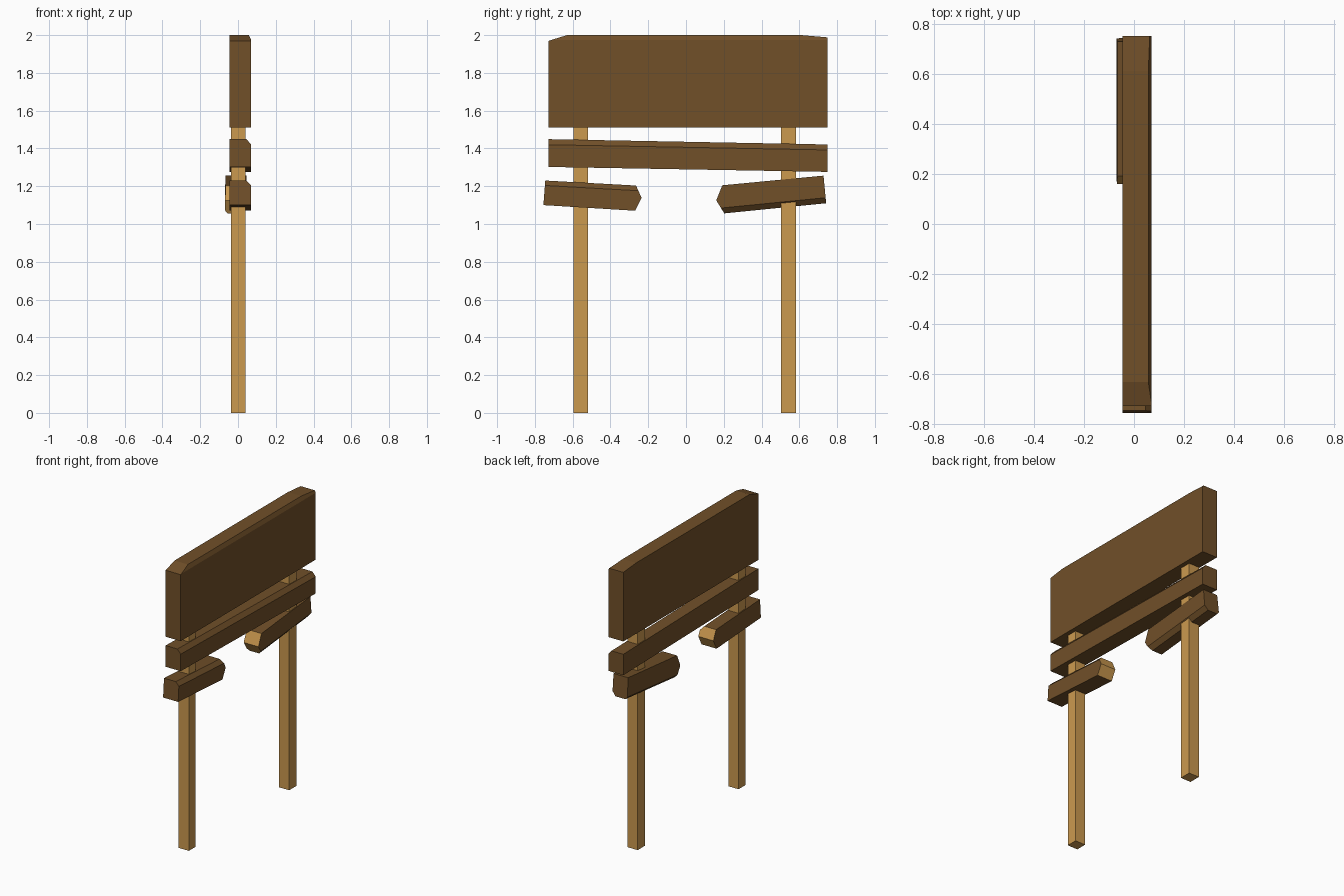
import bpy, bmesh
from mathutils import Vector

if "Cube" in bpy.data.objects:
    bpy.data.objects.remove(bpy.data.objects["Cube"])


def material(name, rgb):
    m = bpy.data.materials.new(name)
    m.diffuse_color = (*rgb, 1)
    m.use_nodes = True
    m.node_tree.nodes["Principled BSDF"].inputs["Base Color"].default_value = m.diffuse_color
    return m


DARK = material("dark_wood", (0.165, 0.08, 0.022))
LIGHT = material("light_wood", (0.6, 0.32, 0.078))


def plank(name, section, start, end, cuts=(), cut_mat=0, mats=(DARK, LIGHT)):
    """Loft a cross-section of (x, height fraction) between two ends.
    Each end is a ((y, z) bottom, (y, z) top) pair; each cut is a
    line in the y-z plane, slicing off what lies on its left side."""
    bm = bmesh.new()
    rings = []
    for low, high in (start, end):
        low, high = Vector(low), Vector(high)
        rings.append([bm.verts.new((x, *low.lerp(high, f))) for x, f in section])
    n = len(section)
    for i in range(n):
        j = (i + 1) % n
        bm.faces.new((rings[0][i], rings[0][j], rings[1][j], rings[1][i]))
    bm.faces.new(rings[0])
    bm.faces.new(rings[1])
    for a, b in cuts:
        d = Vector(b) - Vector(a)
        geom = bm.verts[:] + bm.edges[:] + bm.faces[:]
        out = bmesh.ops.bisect_plane(bm, geom=geom, plane_co=(0, *a),
                                     plane_no=(0, -d.y, d.x), clear_outer=True)
        edges = [e for e in out["geom_cut"] if isinstance(e, bmesh.types.BMEdge)]
        for f in bmesh.ops.contextual_create(bm, geom=edges)["faces"]:
            f.material_index = cut_mat
    bmesh.ops.recalc_face_normals(bm, faces=bm.faces[:])
    me = bpy.data.meshes.new(name)
    bm.to_mesh(me)
    bm.free()
    for m in mats:
        me.materials.append(m)
    ob = bpy.data.objects.new(name, me)
    bpy.context.collection.objects.link(ob)
    return ob


def chamfered(x, f):
    """Rectangular section with its upper +x edge cut off."""
    return [(-0.045, 0), (0.07, 0), (0.07, f), (x, 1), (-0.045, 1)]


# Posts
square = [(-0.038, 0), (0.04, 0), (0.04, 1), (-0.038, 1)]
for side, y0, y1 in (("left", -0.595, -0.52), ("right", 0.503, 0.583)):
    plank(side + "_post", square, ((y0, 0), (y0, 1.6)), ((y1, 0), (y1, 1.6)),
          mats=(LIGHT,))

# Large sign board with clipped upper corners
plank("sign_board", chamfered(0.057, 0.945),
      ((-0.727, 1.51), (-0.727, 2.0)), ((0.75, 1.51), (0.75, 2.0)),
      cuts=[((-0.727, 1.97), (-0.63, 2.0)), ((0.61, 2.0), (0.75, 1.988))])

# Sloping middle plank
plank("middle_plank", chamfered(0.045, 0.8),
      ((-0.727, 1.302), (-0.727, 1.449)), ((0.75, 1.276), (0.75, 1.421)))

# Short lower planks with pointed, freshly cut inner ends
plank("lower_left_plank", chamfered(0.045, 0.8),
      ((-0.755, 1.1), (-0.745, 1.23)), ((-0.2, 1.066), (-0.2, 1.2)),
      cuts=[((-0.265, 1.204), (-0.235, 1.138)), ((-0.235, 1.138), (-0.27, 1.07))],
      cut_mat=1)
plank("lower_right_plank",
      [(-0.07, 0.12), (-0.055, 0), (0.02, 0), (0.045, 0.2), (0.045, 1), (-0.066, 1)],
      ((0.12, 1.048), (0.12, 1.198)), ((0.742, 1.11), (0.728, 1.256)),
      cuts=[((0.203, 1.056), (0.16, 1.125)), ((0.16, 1.125), (0.192, 1.205))],
      cut_mat=1)
